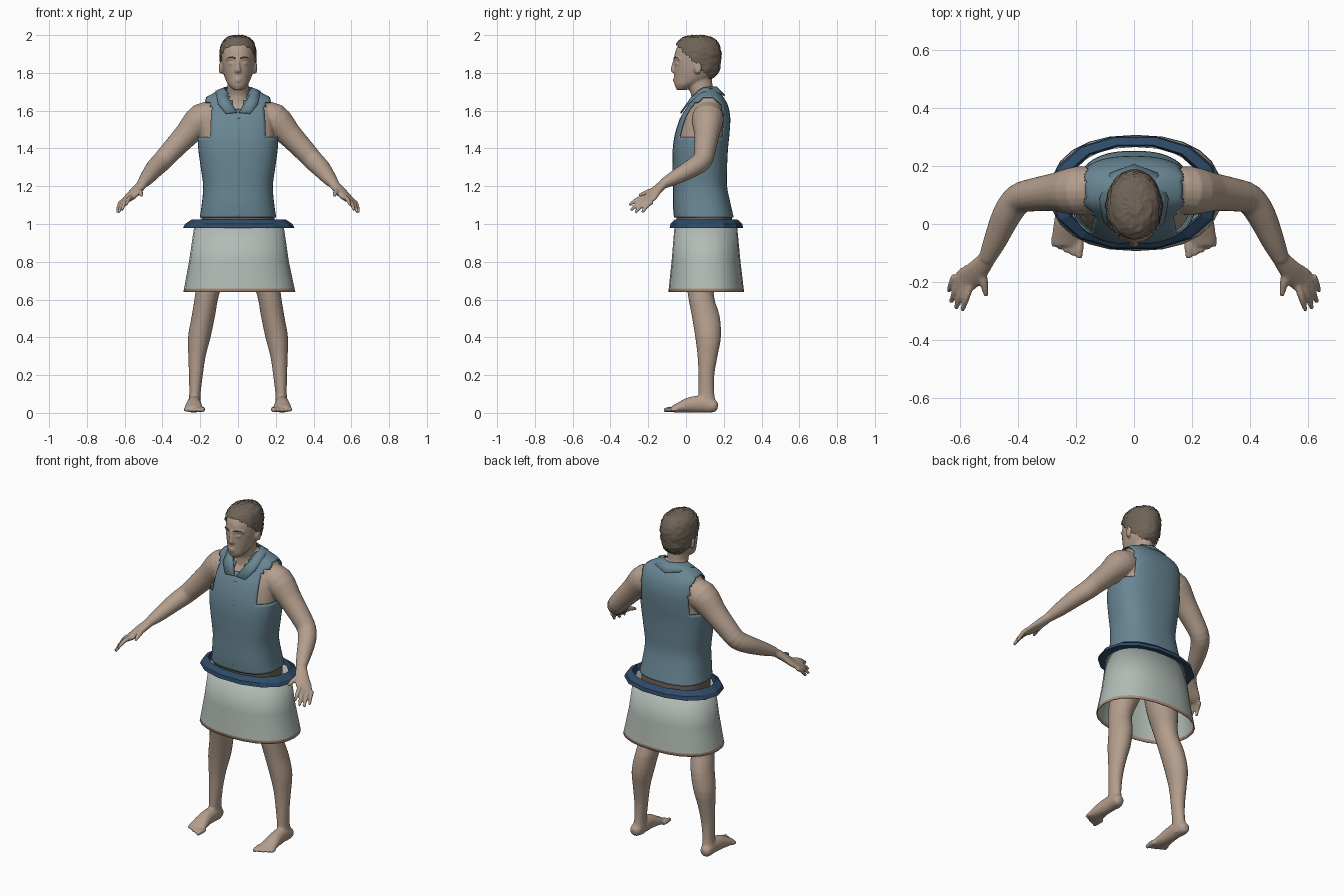
import bpy, bmesh, math, random
from mathutils import Vector

cube = bpy.data.objects.get("Cube")
if cube:
    bpy.data.objects.remove(cube, do_unlink=True)
random.seed(4)
X, Y, Z = Vector((1, 0, 0)), Vector((0, 1, 0)), Vector((0, 0, 1))


def material(name, color):
    mat = bpy.data.materials.new(name)
    mat.use_nodes = True
    mat.diffuse_color = (*color, 1)
    mat.node_tree.nodes["Principled BSDF"].inputs["Base Color"].default_value = (*color, 1)
    return mat


skin = material("skin", (.45, .34, .265))
hair_brown = material("hair brown", (.16, .125, .095))
shirt_blue = material("shirt blue", (.14, .24, .295))
belt_navy = material("belt navy", (.028, .07, .14))
skirt_grey = material("skirt grey", (.44, .5, .465))
hem_tan = material("hem tan", (.42, .28, .2))
waist_brown = material("waist brown", (.17, .13, .1))


def spline(secs, sub):
    """Smoothly interpolate sections (x, y, z, radius_u, radius_v)."""
    out, last = [], len(secs) - 1
    for i in range(last):
        pts = (secs[max(i - 1, 0)], secs[i], secs[i + 1], secs[min(i + 2, last)])
        for k in range(sub):
            t = k / sub
            out.append([b + t / 2 * (c - a + t * (2*a - 5*b + 4*c - d + t * (3*(b - c) + d - a)))
                        for a, b, c, d in zip(*pts)])
    return out + [list(secs[last])]


def loft(bm, secs, up=Y, along=None, sides=20, sub=3, power=2, caps=True, mirror=False):
    """Skin a tube of (super)elliptical rings; optionally on both body sides."""
    path = spline(secs, sub)
    last = len(path) - 1

    def bend(value):
        return math.copysign(abs(value) ** (2 / power), value)

    for side in ((1, -1) if mirror else (1,)):
        rings = []
        for i, s in enumerate(path):
            t = along
            if t is None:
                t = Vector(path[min(i + 1, last)][:3]) - Vector(path[max(i - 1, 0)][:3])
                t.normalize()
            u = up.cross(t).normalized()
            v = t.cross(u)
            ring = []
            for k in range(sides):
                angle = math.tau * k / sides
                p = Vector(s[:3]) + u * s[3] * bend(math.cos(angle)) + v * s[4] * bend(math.sin(angle))
                ring.append(bm.verts.new((p.x * side, p.y, p.z)))
            rings.append(ring)
        for a, b in zip(rings, rings[1:]):
            for k in range(sides):
                n = (k + 1) % sides
                bm.faces.new((a[k], a[n], b[n], b[k]))
        if caps:
            bm.faces.new(rings[0])
            bm.faces.new(rings[-1])


def finish(name, bm, *mats, smooth=True):
    bmesh.ops.recalc_face_normals(bm, faces=bm.faces[:])
    for face in bm.faces:
        face.smooth = smooth
    mesh = bpy.data.meshes.new(name)
    bm.to_mesh(mesh)
    bm.free()
    for mat in mats:
        mesh.materials.append(mat)
    obj = bpy.data.objects.new(name, mesh)
    bpy.context.collection.objects.link(obj)
    return obj


def cut(bm, rule):
    """Delete the faces whose centre satisfies the rule."""
    doomed = [f for f in bm.faces if rule(f.calc_center_median())]
    bmesh.ops.delete(bm, geom=doomed, context="FACES")


def solidify(obj, thickness):
    mod = obj.modifiers.new("thickness", "SOLIDIFY")
    mod.thickness, mod.offset = thickness, 0


shirt_form = [
    (0, .095, 1.035, .2, .155), (0, .085, 1.1, .19, .15), (0, .075, 1.2, .182, .14),
    (0, .074, 1.3, .195, .141), (0, .077, 1.4, .208, .143), (0, .087, 1.48, .21, .141),
    (0, .102, 1.56, .205, .13), (0, .115, 1.62, .195, .107), (0, .118, 1.66, .178, .085),
    (0, .115, 1.69, .13, .065), (0, .11, 1.715, .08, .045)]
head_form = [
    (0, -.022, 1.71, .024, .026), (0, 0, 1.735, .05, .06), (0, .035, 1.77, .068, .097),
    (0, .052, 1.81, .08, .115), (0, .056, 1.86, .087, .119), (0, .06, 1.91, .087, .118),
    (0, .062, 1.95, .076, .1), (0, .06, 1.975, .05, .068), (0, .06, 1.986, .015, .02)]

# Body: torso, neck and head
body = bmesh.new()
torso = [(x, y, z, a - .014, b - .012) for x, y, z, a, b in shirt_form]
loft(body, [(0, .1, .86, .15, .12), (0, .1, .95, .19, .135)] + torso, along=Z, sides=32, power=2.5)
loft(body, [(0, .095, 1.62, .08, .07), (0, .09, 1.68, .062, .062), (0, .075, 1.73, .056, .066),
            (0, .07, 1.8, .056, .066)], along=Z)
loft(body, head_form, along=Z, sides=32)

# Face: nose, lips, chin, brow ridges, eyelids, cheeks, ears
loft(body, [(0, -.056, 1.88, .009, .01), (0, -.064, 1.84, .01, .013), (0, -.066, 1.812, .017, .015),
            (0, -.06, 1.8, .014, .01)], along=Z, sides=12)
for z in (1.757, 1.768):
    loft(body, [(-.026, -.045, z, .004, .004), (0, -.061, z, .01, .006), (.026, -.045, z, .004, .004)],
         up=Z, sides=10)
loft(body, [(.008, -.058, 1.872, .008, .007), (.035, -.05, 1.878, .009, .008), (.062, -.03, 1.87, .008, .006)],
     up=Z, sides=10, mirror=True)
loft(body, [(.018, -.056, 1.848, .004, .004), (.033, -.051, 1.85, .008, .008), (.05, -.041, 1.848, .004, .004)],
     up=Z, sides=10, mirror=True)
loft(body, [(.078, .055, 1.822, .012, .02), (.09, .062, 1.825, .02, .031), (.1, .068, 1.828, .015, .026)],
     up=Z, along=X, mirror=True)

# Arms, palms, fingers and thumbs
loft(body, [(.11, .12, 1.575, .07, .07), (.19, .115, 1.555, .085, .085), (.27, .11, 1.475, .067, .067),
            (.35, .1, 1.39, .057, .058), (.4, .085, 1.335, .053, .054), (.44, .03, 1.295, .05, .049),
            (.48, -.06, 1.245, .04, .038), (.508, -.122, 1.212, .029, .026)], up=Z, mirror=True)
loft(body, [(.5, -.11, 1.22, .028, .024), (.54, -.16, 1.175, .038, .022), (.575, -.19, 1.14, .044, .018),
            (.6, -.206, 1.122, .036, .013)], up=Z, mirror=True)
index_base, little_base = Vector((.566, -.215, 1.143)), Vector((.618, -.178, 1.118))
tips = [(.593, -.3, 1.1), (.615, -.292, 1.072), (.632, -.27, 1.06), (.64, -.232, 1.06)]
for i, tip in enumerate(tips):
    base, tip = index_base.lerp(little_base, i / 3), Vector(tip)
    middle = base.lerp(tip, .5) + Z * .009
    loft(body, [(*base, .013, .013), (*middle, .012, .012), (*tip, .008, .008)],
         up=Z, sides=10, mirror=True)
loft(body, [(.528, -.155, 1.18, .02, .017), (.518, -.205, 1.168, .015, .014), (.51, -.25, 1.15, .008, .008)],
     up=Z, sides=10, mirror=True)

# Legs, feet and toes
loft(body, [(.1, .1, .93, .09, .11), (.132, .085, .76, .085, .09), (.163, .078, .63, .064, .069),
            (.184, .105, .51, .062, .074), (.205, .117, .4, .06, .068), (.217, .114, .3, .046, .053),
            (.223, .108, .2, .037, .042), (.228, .108, .1, .03, .042), (.231, .112, .05, .034, .048),
            (.231, .115, .012, .028, .045)], along=Z, mirror=True)
loft(body, [(.235, .168, .032, .014, .016), (.235, .15, .035, .032, .033), (.232, .09, .046, .036, .045),
            (.234, .02, .042, .04, .041), (.234, -.04, .027, .049, .026), (.232, -.072, .019, .046, .017)],
     up=Z, mirror=True)
for i in range(5):
    x, r = .189 + .022 * i, .015 - .001 * i
    loft(body, [(x, -.05, .018, r, r), (x, -.085 + .008 * i, .018, r, r), (x, -.118 + .01 * i, .014, r * .7, r * .7)],
         up=Z, sides=10, mirror=True)

# Fuse the body into one soft skin
body = finish("body", body, skin)
fuse = body.modifiers.new("fuse", "REMESH")
fuse.mode, fuse.voxel_size, fuse.use_smooth_shade = "VOXEL", .006, True
soften = body.modifiers.new("soften", "SMOOTH")
soften.factor, soften.iterations = .5, 3

# Cropped hair cap with a rough surface and a slanted hairline
hair = bmesh.new()
loft(hair, [(x, y, z + max(0, z - 1.85) * .1, a + .009, b + .009) for x, y, z, a, b in head_form],
     along=Z, sides=56, sub=6)
cut(hair, lambda c: c.z + c.y < 1.897)
for v in hair.verts:
    out = (v.co - Vector((0, .06, 1.86))).normalized()
    v.co += out * random.uniform(-.004, .003)
finish("hair", hair, hair_brown)

# Eyebrows
brows = bmesh.new()
loft(brows, [(.014, -.065, 1.877, .002, .003), (.035, -.058, 1.883, .003, .004), (.058, -.04, 1.877, .002, .002)],
     up=Z, sides=8, mirror=True)
finish("eyebrows", brows, hair_brown)


# Sleeveless shirt with armholes and an open neck
def shirt_opening(c):
    side = abs(c.x)
    if c.z > 1.64:
        armhole = side > .168
    else:
        armhole = c.z > 1.468 and side > (.16 if c.y > .12 else .142)
    return armhole or (c.y < .08 and side < (c.z - 1.585) * .55)


shirt = bmesh.new()
loft(shirt, shirt_form, along=Z, sides=64, sub=4, power=2.5, caps=False)
cut(shirt, shirt_opening)
solidify(finish("shirt", shirt, shirt_blue), .005)

# Button placket down the shirt front
placket = bmesh.new()
loft(placket, [(.004, y - b, z, .009, .004) for x, y, z, a, b in shirt_form[:7]], sides=8)
finish("placket", placket, shirt_blue)

# Folded collar, one half mirrored
collar = bmesh.new()
inner = [(0, .16, 1.725), (.055, .135, 1.725), (.075, .09, 1.72), (.055, .03, 1.67), (.005, -.027, 1.59)]
outer = [(0, .205, 1.68), (.08, .175, 1.692), (.118, .09, 1.702), (.105, .008, 1.635), (.065, -.027, 1.585)]
rows = [[collar.verts.new(p) for p in row] for row in (inner, outer)]
for i in range(len(inner) - 1):
    collar.faces.new((rows[0][i], rows[0][i + 1], rows[1][i + 1], rows[1][i]))
collar = finish("collar", collar, shirt_blue)
collar.modifiers.new("both sides", "MIRROR").use_clip = True
solidify(collar, .007)

# Dark inner waistband below the shirt
waist = bmesh.new()
loft(waist, [(0, .097, .95, .194, .147), (0, .095, 1.06, .193, .147)], along=Z, sides=40,
     sub=2, power=2.5, caps=False)
finish("inner_waistband", waist, waist_brown)

# Flared skirt with a coloured hem
skirt = bmesh.new()
loft(skirt, [(.005, .105, .99, .234, .163), (.005, .106, .8, .262, .18), (.007, .107, .658, .29, .196),
             (.007, .107, .64, .294, .198)], along=Z, sides=24, sub=1, power=2.3, caps=False)
for face in skirt.faces:
    face.material_index = int(face.calc_center_median().z < .658)
solidify(finish("skirt", skirt, skirt_grey, hem_tan), .005)

# Faceted belt: slanted band folded back under to the skirt
belt = bmesh.new()
loft(belt, [(.004, .105, .985, .236, .165), (.004, .108, .978, .295, .199), (.004, .108, 1.0, .285, .195),
            (.004, .107, 1.024, .248, .169), (.004, .105, .985, .236, .165)],
     along=Z, sides=14, sub=1, power=2.2, caps=False)
finish("belt", belt, belt_navy, smooth=False)
